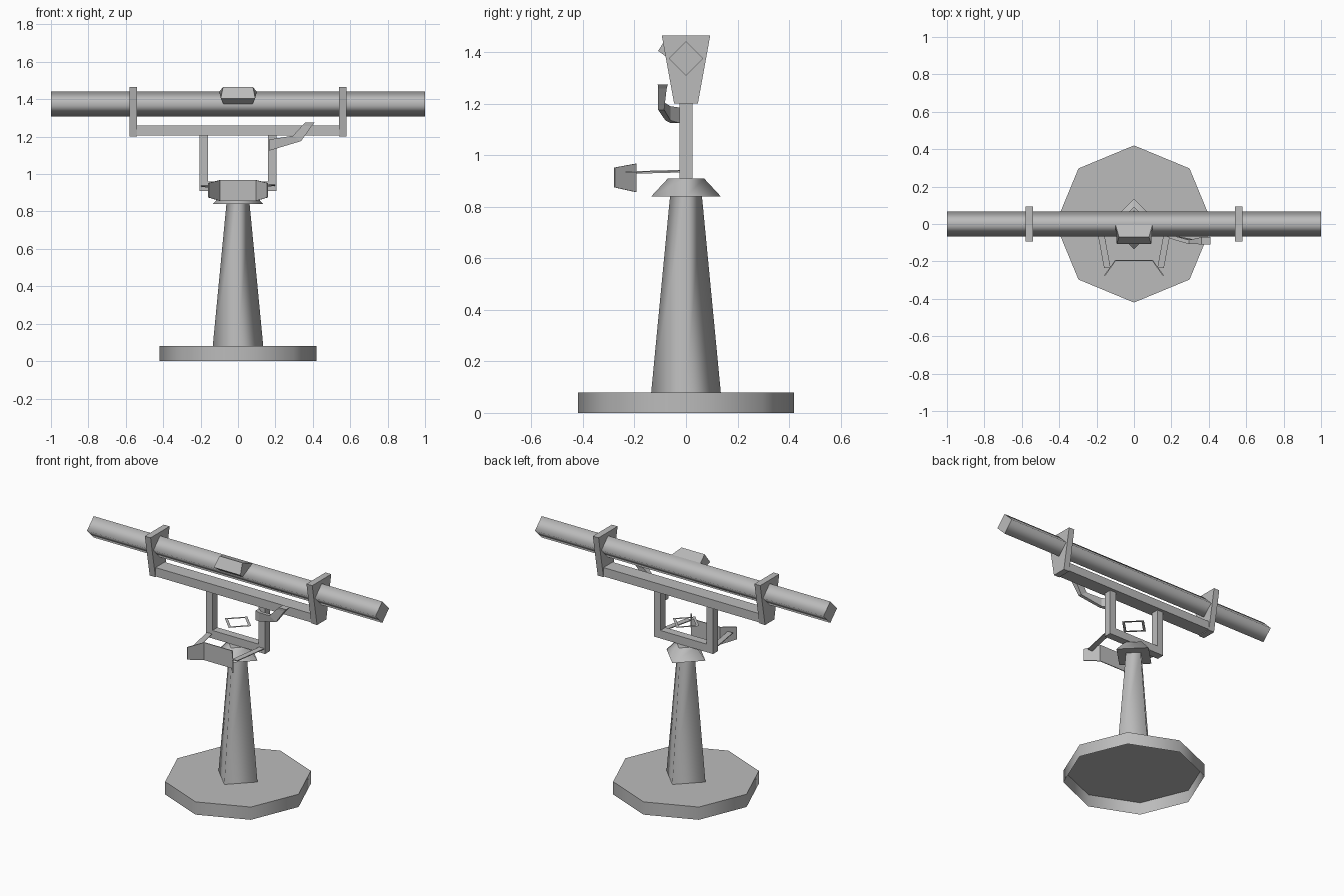
import bpy, bmesh, math

cube = bpy.data.objects.get("Cube")
if cube:
    bpy.data.objects.remove(cube, do_unlink=True)

grey = bpy.data.materials.new("plain grey")
grey.use_nodes = True
grey.diffuse_color = (0.5, 0.5, 0.5, 1)
grey.node_tree.nodes["Principled BSDF"].inputs["Base Color"].default_value = (0.5, 0.5, 0.5, 1)


def loft(name, rings, start=True, end=True, smooth=False):
    """Skin a row of cross-sections; two-point sections make an open sheet."""
    bm = bmesh.new()
    rows = [[bm.verts.new(p) for p in ring] for ring in rings]
    n = len(rows[0])
    for a, b in zip(rows, rows[1:]):
        for i in range(n if n > 2 else 1):
            j = (i + 1) % n
            bm.faces.new((a[i], a[j], b[j], b[i])).smooth = smooth
    if n > 2:
        for row, wanted in ((rows[0], start), (rows[-1], end)):
            if wanted:
                cap = bm.faces.new(row)
                for e in cap.edges:
                    e.smooth = False
    bmesh.ops.recalc_face_normals(bm, faces=bm.faces)
    mesh = bpy.data.meshes.new(name)
    bm.to_mesh(mesh)
    bm.free()
    mesh.materials.append(grey)
    ob = bpy.data.objects.new(name, mesh)
    bpy.context.collection.objects.link(ob)
    return ob


def ring(sides, radius, z):
    """Regular polygon with a corner on each axis."""
    return [(radius * math.cos(i * math.tau / sides),
             radius * math.sin(i * math.tau / sides), z) for i in range(sides)]


def across_x(x, profile):
    return [(x, y, z) for y, z in profile]


def across_y(y, profile):
    return [(x, y, z) for x, z in profile]


# Foot (hollow beneath), post and collar
loft("base", [ring(8, 0.42, 0), ring(8, 0.42, 0.08)], start=False, smooth=True)
loft("post", [ring(4, 0.135, 0.08), ring(4, 0.062, 0.84)], start=False, smooth=True)
loft("collar", [ring(4, 0.135, 0.84), ring(4, 0.07, 0.91)], smooth=True)

# U-shaped yoke
half = [(0.16, 0.96), (0.16, 1.205), (0.205, 1.205), (0.205, 0.91)]
outline = half + [(-x, z) for x, z in reversed(half)]
loft("yoke", [across_y(-0.025, outline), across_y(0.025, outline)])

# Flat diamond ring inside the yoke
loft("sight_ring", [ring(4, 0.092, 1.045), ring(4, 0.07, 1.045)], False, False)

# Cradle: beam and two tapered brackets
beam = [(-0.045, 1.205), (0.045, 1.205), (0.045, 1.26), (-0.045, 1.26)]
loft("cradle_beam", [across_x(-0.55, beam), across_x(0.55, beam)])
bracket = [(-0.046, 1.2), (0.046, 1.2), (0.094, 1.465), (-0.094, 1.465)]
for side, s in (("left", 1), ("right", -1)):
    loft(side + "_bracket", [across_x(s * 0.54, bracket), across_x(s * 0.58, bracket)])

# Square tube standing on its edge
tube = [(y, z + 1.375) for y, z, _ in ring(4, 0.067, 0)]
loft("tube", [across_x(-1, tube), across_x(1, tube)], smooth=True)

# Eyepiece housing on the upper front of the tube
housing = [(0, 1.44, 0.1), (-0.07, 1.465, 0.08), (-0.108, 1.405, 0.092), (-0.067, 1.375, 0.078)]
loft("eyepiece", [[(s * x, y, z) for y, z, x in housing] for s in (-1, 1)])

# Cranked handle: lower and upper edge points, then front and back depth
crank = [
    ((0.165, 1.125), (0.165, 1.185), -0.06, -0.025),
    ((0.2, 1.135), (0.2, 1.19), -0.08, -0.06),
    ((0.337, 1.176), (0.294, 1.205), -0.108, -0.085),
    ((0.395, 1.258), (0.342, 1.258), -0.108, -0.075),
    ((0.41, 1.275), (0.36, 1.275), -0.11, -0.07),
]
loft("handle", [[(a[0], f, a[1]), (a[0], k, a[1]), (b[0], k, b[1]), (b[0], f, b[1])]
                for a, b, f, k in crank])

# Bent shoulder rest and the straps that hold it
columns = [(-0.16, -0.275, 0.875, 0.952), (-0.1, -0.192, 0.857, 0.967),
           (0.1, -0.192, 0.857, 0.967), (0.16, -0.275, 0.875, 0.952)]
rest = loft("shoulder_rest", [[(x, y, lo), (x, y, hi)] for x, y, lo, hi in columns])
rest.modifiers.new("thickness", "SOLIDIFY").thickness = 0.006
for side, s in (("left", 1), ("right", -1)):
    strap = loft(side + "_strap", [[(s * 0.165, -0.02, 0.938), (s * 0.2, -0.02, 0.938)],
                                   [(s * 0.125, -0.235, 0.932), (s * 0.16, -0.235, 0.932)]])
    strap.modifiers.new("thickness", "SOLIDIFY").thickness = 0.005
